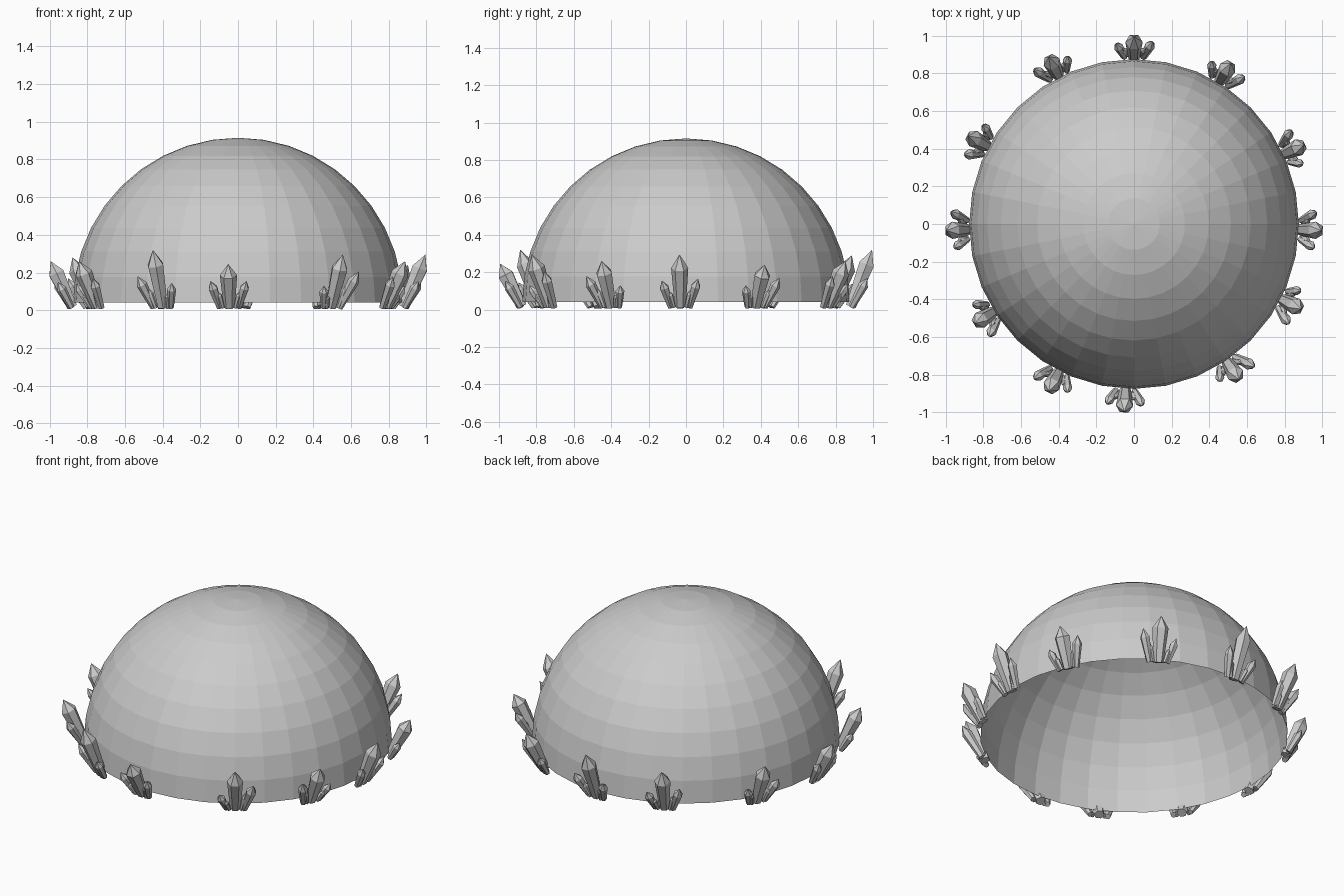
import bpy, bmesh, math
from mathutils import Vector

if "Cube" in bpy.data.objects:
    bpy.data.objects.remove(bpy.data.objects["Cube"])

DOME_R, DOME_Z = 0.875, 0.04


def new_object(name, bm):
    mesh = bpy.data.meshes.new(name)
    bmesh.ops.recalc_face_normals(bm, faces=bm.faces)
    bm.to_mesh(mesh)
    bm.free()
    ob = bpy.data.objects.new(name, mesh)
    bpy.context.collection.objects.link(ob)
    return ob


# Open hemispherical dome: upper half of a faceted UV sphere
bm = bmesh.new()
bmesh.ops.create_uvsphere(bm, u_segments=32, v_segments=20, radius=DOME_R)
bmesh.ops.delete(bm, geom=[v for v in bm.verts if v.co.z < -0.01], context='VERTS')
bmesh.ops.translate(bm, verts=bm.verts, vec=(0, 0, DOME_Z))
new_object("dome", bm)


def add_crystal(bm, base, tip, radius):
    """Six-sided crystal, narrow at the foot, widest at the shoulder, pointed."""
    axis = tip - base
    turn = axis.to_track_quat('Z', 'Y')
    rings = []
    for along, scale in ((0.0, 0.65), (0.74, 1.0)):
        ring = []
        for i in range(6):
            a = math.tau * i / 6
            offset = Vector((math.cos(a), math.sin(a), 0)) * radius * scale
            ring.append(bm.verts.new(base + axis * along + turn @ offset))
        rings.append(ring)
    foot, shoulder = rings
    point = bm.verts.new(tip)
    bm.faces.new(foot[::-1])
    for i in range(6):
        j = (i + 1) % 6
        bm.faces.new((foot[i], foot[j], shoulder[j], shoulder[i]))
        bm.faces.new((shoulder[i], shoulder[j], point))


# Clusters: angle, main tip height, left-hand and right-hand tip heights
clusters = [
    (90, .32, .15, .17), (59, .26, .14, .18), (25, .24, .17, .13),
    (-2, .295, .165, .155), (-27, .26, .13, .18), (-56, .295, .205, .13),
    (-93, .245, .155, .155), (-117, .32, .145, .18), (-148, .26, .17, .14),
    (-178, .26, .15, .17), (152, .28, .17, .14), (117, .29, .18, .14),
]

for n, (deg, main, left, right) in enumerate(clusters, 1):
    a = math.radians(deg)
    out = Vector((math.cos(a), math.sin(a), 0))
    side = Vector((-math.sin(a), math.cos(a), 0))

    def at(r, t, z):
        return out * r + side * t + Vector((0, 0, z))

    bm = bmesh.new()
    # Tall central crystal
    add_crystal(bm, at(0.88, 0, 0.017), at(0.995, 0, main), 0.046)
    # Shorter crystals splayed to each side, with a tiny one beside each
    for s, h in ((1, left), (-1, right)):
        add_crystal(bm, at(0.885, s * 0.05, 0.014),
                    at(0.885 + h * 0.5, s * (0.06 + h * 0.23), h), 0.012 + h * 0.09)
        add_crystal(bm, at(0.895, s * 0.034, 0.012),
                    at(0.93, s * 0.06, h * 0.65), 0.017)
    new_object(f"crystal_cluster_{n:02d}", bm)
